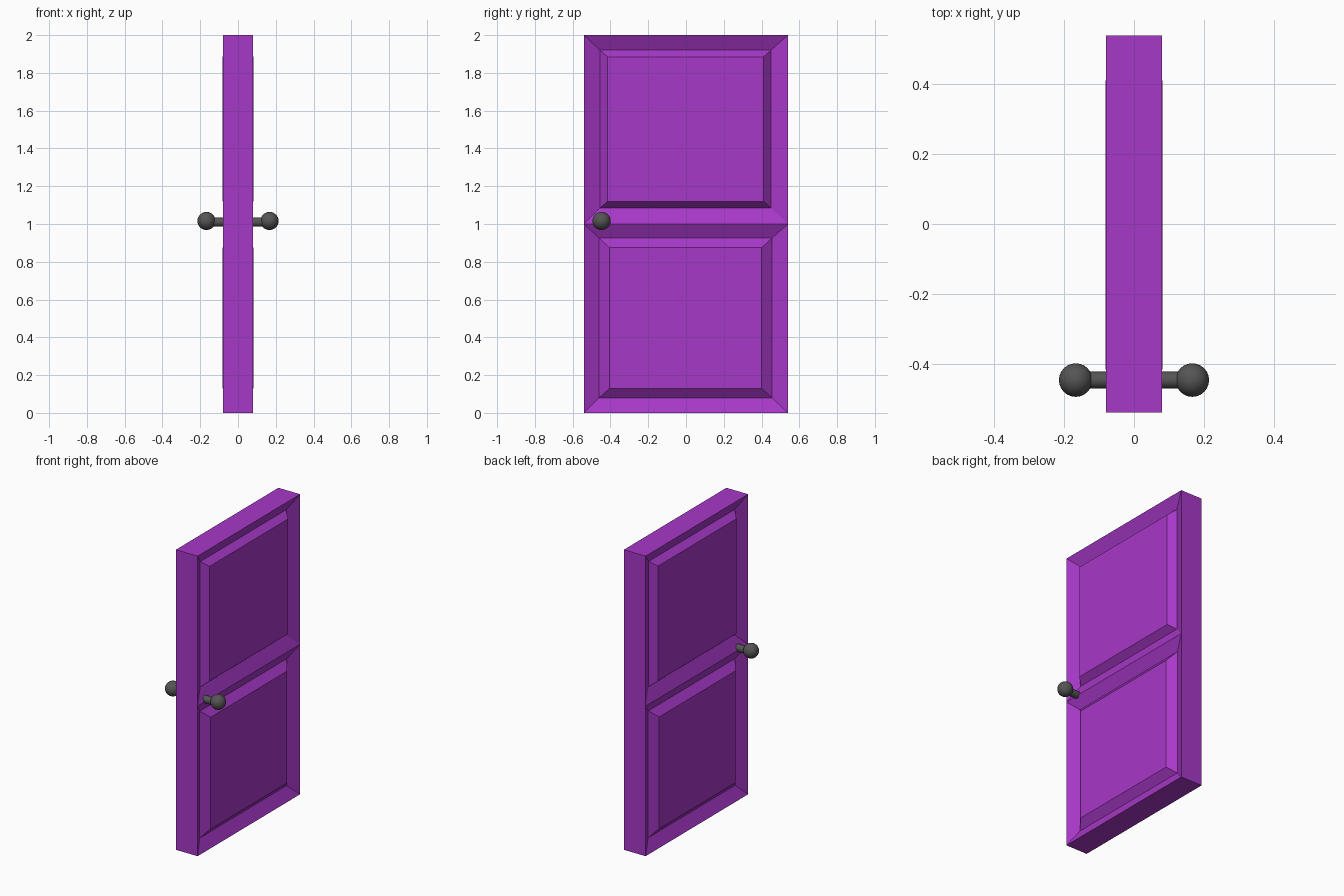
import bpy, bmesh, math

if "Cube" in bpy.data.objects:
    bpy.data.objects.remove(bpy.data.objects["Cube"])

HALF_T, HALF_W, GROOVE = 0.08, 0.54, 0.04


def material(name, rgb):
    m = bpy.data.materials.new(name)
    m.diffuse_color = (*rgb, 1)
    m.use_nodes = True
    m.node_tree.nodes["Principled BSDF"].inputs["Base Color"].default_value = m.diffuse_color
    return m


purple = material("purple_paint", (0.39, 0.04, 0.58))
dark = material("dark_metal", (0.09, 0.09, 0.09))

# Door leaf: each panel is three nested rectangles (rim, groove, raised field)
# given as depth, y min, y max, z min, z max
panels = [
    [(HALF_T, -HALF_W, HALF_W, 1.0, 2.0),
     (HALF_T - GROOVE, -0.455, 0.45, 1.085, 1.92),
     (HALF_T + 0.002, -0.415, 0.41, 1.12, 1.885)],
    [(HALF_T, -HALF_W, HALF_W, 0.0, 1.0),
     (HALF_T - GROOVE, -0.46, 0.455, 0.08, 0.925),
     (HALF_T + 0.002, -0.405, 0.40, 0.13, 0.875)],
]
bm = bmesh.new()
for side in (-1, 1):
    for rings in panels:
        loops = []
        for x, y0, y1, z0, z1 in rings:
            loops.append([bm.verts.new((side * x, y, z))
                          for y, z in ((y0, z0), (y1, z0), (y1, z1), (y0, z1))])
        for a, b in zip(loops, loops[1:]):
            for i in range(4):
                j = (i + 1) % 4
                bm.faces.new((a[i], a[j], b[j], b[i]))
        bm.faces.new(loops[-1])
bmesh.ops.remove_doubles(bm, verts=bm.verts[:], dist=0.0001)

# Door edges close the gap between the two faces
rim = [e for e in bm.edges if e.is_boundary]
bmesh.ops.bridge_loops(bm, edges=rim)
bmesh.ops.recalc_face_normals(bm, faces=bm.faces[:])
mesh = bpy.data.meshes.new("door_leaf")
bm.to_mesh(mesh)
bm.free()
door = bpy.data.objects.new("door_leaf", mesh)
bpy.context.collection.objects.link(door)
mesh.materials.append(purple)


def finish(name):
    ob = bpy.context.object
    ob.name = name
    ob.data.materials.append(dark)
    bpy.ops.object.shade_smooth_by_angle(angle=math.radians(40))


# Spindle through the door with a round knob on each side
bpy.ops.mesh.primitive_cylinder_add(vertices=24, radius=0.024, depth=0.32,
                                    location=(0, -0.447, 1.01),
                                    rotation=(0, math.pi / 2, 0))
finish("knob_spindle")
for side, label in ((-1, "left"), (1, "right")):
    bpy.ops.mesh.primitive_uv_sphere_add(segments=24, ring_count=16, radius=0.048,
                                         location=(side * 0.167, -0.447, 1.016))
    finish("knob_" + label)
